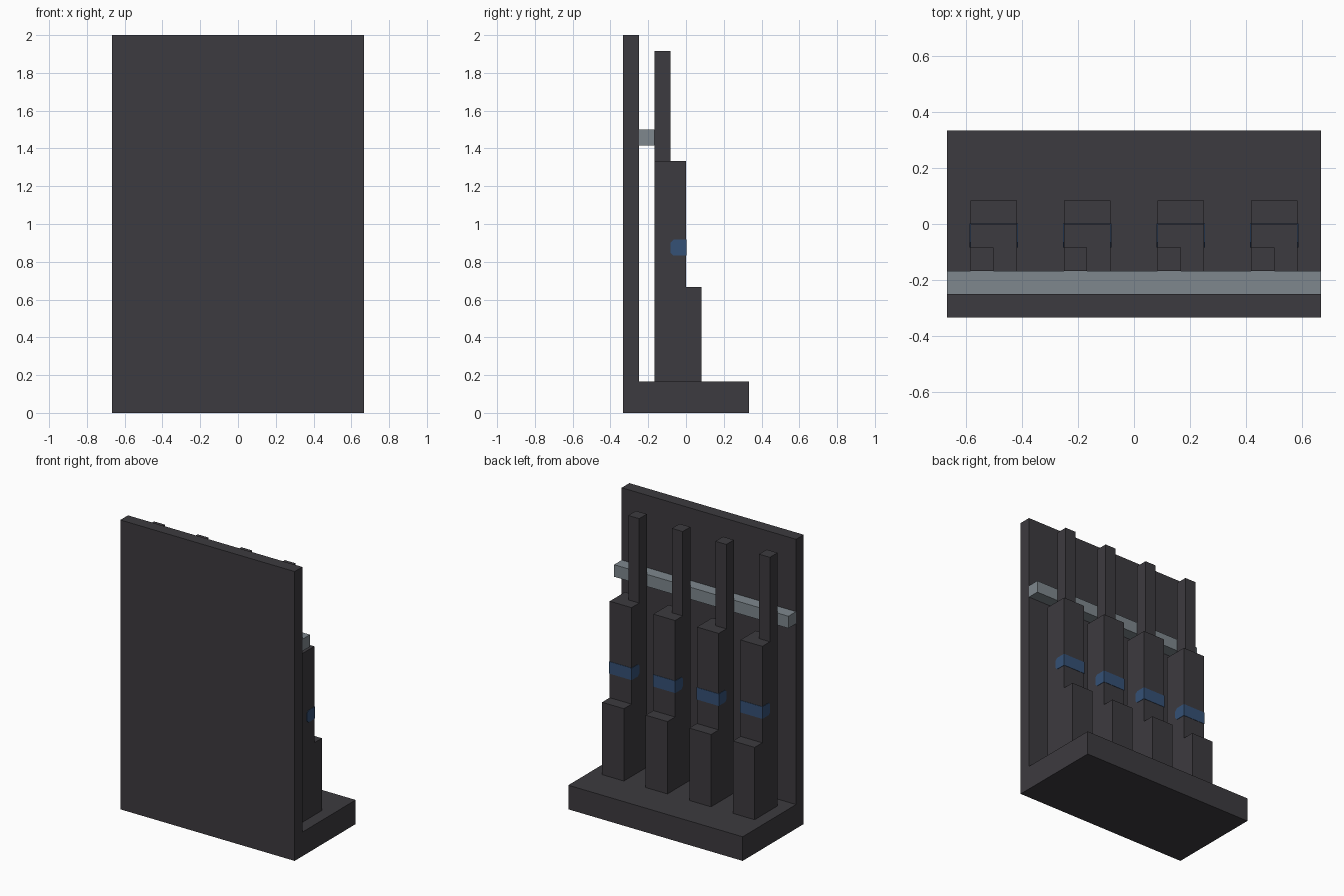
import bpy
import bmesh

cube = bpy.data.objects.get("Cube")
if cube:
    bpy.data.objects.remove(cube, do_unlink=True)

U = 1 / 12  # the whole model sits on this grid step


def material(name, color):
    mat = bpy.data.materials.new(name)
    mat.use_nodes = True
    mat.diffuse_color = (*color, 1)
    mat.node_tree.nodes["Principled BSDF"].inputs["Base Color"].default_value = (*color, 1)
    return mat


charcoal = material("charcoal", (0.046, 0.043, 0.050))
steel = material("steel grey", (0.21, 0.245, 0.27))
blue = material("dark blue", (0.035, 0.082, 0.18))


def prism(name, profile, x0, x1, mat):
    """Extrude a (y, z) profile along x, all in grid steps."""
    bm = bmesh.new()
    face = bm.faces.new([bm.verts.new((x0 * U, y * U, z * U)) for y, z in profile])
    ext = bmesh.ops.extrude_face_region(bm, geom=[face])
    verts = [v for v in ext["geom"] if isinstance(v, bmesh.types.BMVert)]
    bmesh.ops.translate(bm, verts=verts, vec=((x1 - x0) * U, 0, 0))
    bmesh.ops.recalc_face_normals(bm, faces=bm.faces)
    mesh = bpy.data.meshes.new(name)
    bm.to_mesh(mesh)
    bm.free()
    mesh.materials.append(mat)
    obj = bpy.data.objects.new(name, mesh)
    bpy.context.scene.collection.objects.link(obj)
    return obj


def box(name, x, y, z, mat):
    return prism(name, [(y[0], z[0]), (y[1], z[0]), (y[1], z[1]), (y[0], z[1])], *x, mat)


# Upright panel, base slab and cross rail
box("panel", (-8, 8), (-4, -3), (0, 24), charcoal)
box("base", (-8, 8), (-3, 4), (0, 2), charcoal)
box("rail", (-8, 8), (-3, -2), (17, 18), steel)

# Four stepped posts, each with a rod and a wraparound band
for i in range(4):
    x = -7 + 4 * i
    steps = [(-2, 2), (1, 2), (1, 8), (0, 8), (0, 16), (-2, 16)]
    prism(f"post_{i + 1}", steps, x, x + 2, charcoal)
    box(f"rod_{i + 1}", (x, x + 1), (-2, -1), (16, 23), charcoal)
    e = 0.03
    band = [(e, 10), (e, 11), (-0.8, 11), (-1, 10.8), (-1, 10.2), (-0.8, 10)]
    prism(f"band_{i + 1}", band, x - e, x + 2 + e, blue)
